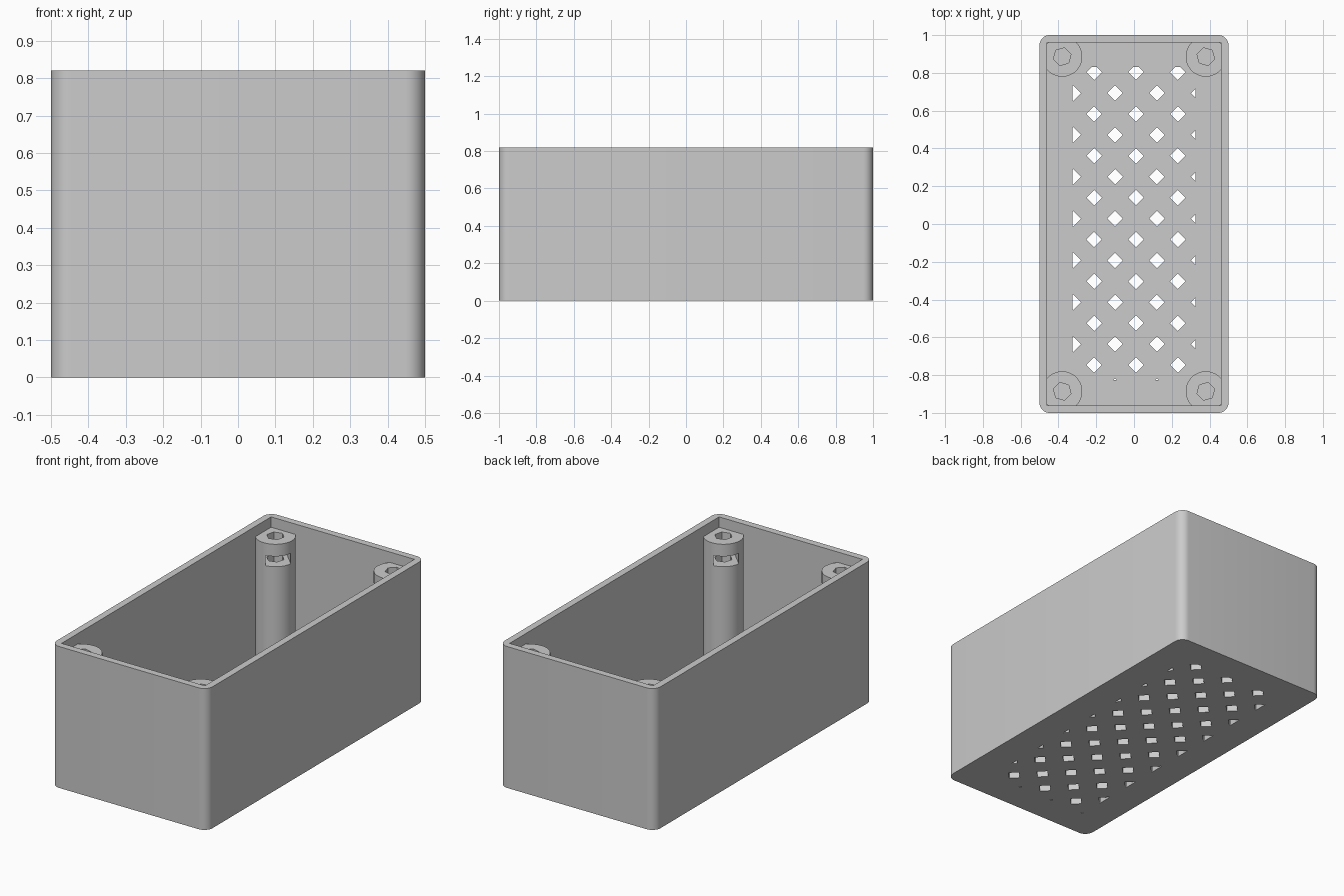
import bpy
import bmesh
from math import pi, radians, atan2
from mathutils import Matrix, Vector

cube = bpy.data.objects.get("Cube")
if cube:
    bpy.data.objects.remove(cube, do_unlink=True)

# Main dimensions
WIDTH, LENGTH, HEIGHT = 1.0, 2.0, 0.82
WALL, FLOOR, CORNER = 0.04, 0.04, 0.053
POST_X, POST_Y, POST_R, POST_TOP = 0.38, 0.886, 0.106, 0.76
SLOT_LOW, SLOT_HIGH = 0.63, 0.69
PITCH, HALF = 0.2215, 0.041

grey = bpy.data.materials.new("plain grey")
grey.use_nodes = True
colour = (0.6, 0.6, 0.6, 1)
grey.diffuse_color = colour
grey.node_tree.nodes["Principled BSDF"].inputs["Base Color"].default_value = colour


def make_object(name, bm):
    mesh = bpy.data.meshes.new(name)
    bmesh.ops.recalc_face_normals(bm, faces=bm.faces[:])
    bm.to_mesh(mesh)
    bm.free()
    mesh.materials.append(grey)
    obj = bpy.data.objects.new(name, mesh)
    bpy.context.collection.objects.link(obj)
    return obj


def add_box(bm, low, high, matrix=Matrix()):
    low, high = Vector(low), Vector(high)
    place = matrix @ Matrix.Translation((low + high) / 2) @ Matrix.Diagonal((*(high - low), 1))
    return bmesh.ops.create_cube(bm, size=1, matrix=place)["verts"]


def add_prism(bm, sides, radius, x, y, low, high, turn=0):
    place = Matrix.Translation((x, y, (low + high) / 2)) @ Matrix.Rotation(turn, 4, "Z")
    bmesh.ops.create_cone(bm, cap_ends=True, segments=sides, radius1=radius,
                          radius2=radius, depth=high - low, matrix=place)


def combine(target, tool, operation):
    mod = target.modifiers.new(operation.lower(), "BOOLEAN")
    mod.operation, mod.solver, mod.object = operation, "EXACT", tool
    bpy.context.view_layer.objects.active = target
    bpy.ops.object.modifier_apply(modifier=mod.name)
    bpy.data.objects.remove(tool, do_unlink=True)


# Outer block with rounded upright corners
bm = bmesh.new()
add_box(bm, (-WIDTH / 2, -LENGTH / 2, 0), (WIDTH / 2, LENGTH / 2, HEIGHT))
upright = [e for e in bm.edges if abs(e.verts[0].co.z - e.verts[1].co.z) > 0.1]
bmesh.ops.bevel(bm, geom=upright, offset=CORNER, segments=8, profile=0.5, affect="EDGES")
enclosure = make_object("enclosure", bm)

# Square-cornered cavity
bm = bmesh.new()
inner_x, inner_y = WIDTH / 2 - WALL, LENGTH / 2 - WALL
add_box(bm, (-inner_x, -inner_y, FLOOR), (inner_x, inner_y, HEIGHT + 0.1))
combine(enclosure, make_object("cavity", bm), "DIFFERENCE")

# Corner screw posts, each with a six-sided hole and a nut slot facing inwards
corners = [(sx * POST_X, sy * POST_Y) for sx in (-1, 1) for sy in (-1, 1)]
posts, holes, slots = bmesh.new(), bmesh.new(), bmesh.new()
for x, y in corners:
    inward = atan2(-1 if y > 0 else 1, -1 if x > 0 else 1)
    add_prism(posts, 64, POST_R, x, y, FLOOR / 2, POST_TOP)
    add_prism(holes, 6, 0.048, x, y, 0.4, POST_TOP + 0.1, inward + pi / 2)
    turn = Matrix.Translation((x, y, 0)) @ Matrix.Rotation(inward, 4, "Z")
    add_box(slots, (-0.06, -0.067, SLOT_LOW), (0.15, 0.067, SLOT_HIGH), turn)
combine(enclosure, make_object("posts", posts), "UNION")
combine(enclosure, make_object("screw_holes", holes), "DIFFERENCE")
combine(enclosure, make_object("nut_slots", slots), "DIFFERENCE")

# Staggered diamond vents, trimmed to a rectangle in the floor
bm = bmesh.new()
for row in range(16):
    y = 0.804 - row * PITCH / 2
    shift = -PITCH / 2 if row % 2 else 0
    for column in range(4 if row % 2 else 3):
        x = -0.211 + shift + column * PITCH
        add_prism(bm, 4, HALF, x, y, -0.1, FLOOR + 0.02)
for co, no in (((0.325, 0, 0), (1, 0, 0)), ((-0.325, 0, 0), (-1, 0, 0)),
               ((0, 0.832, 0), (0, 1, 0)), ((0, -0.825, 0), (0, -1, 0))):
    geom = bm.verts[:] + bm.edges[:] + bm.faces[:]
    bmesh.ops.bisect_plane(bm, geom=geom, plane_co=co, plane_no=no, clear_outer=True)
    bmesh.ops.holes_fill(bm, edges=[e for e in bm.edges if e.is_boundary], sides=0)
combine(enclosure, make_object("vents", bm), "DIFFERENCE")

# Smooth round corners and posts, crisp edges elsewhere
bpy.ops.object.select_all(action="DESELECT")
enclosure.select_set(True)
bpy.context.view_layer.objects.active = enclosure
bpy.ops.object.shade_smooth_by_angle(angle=radians(30))
